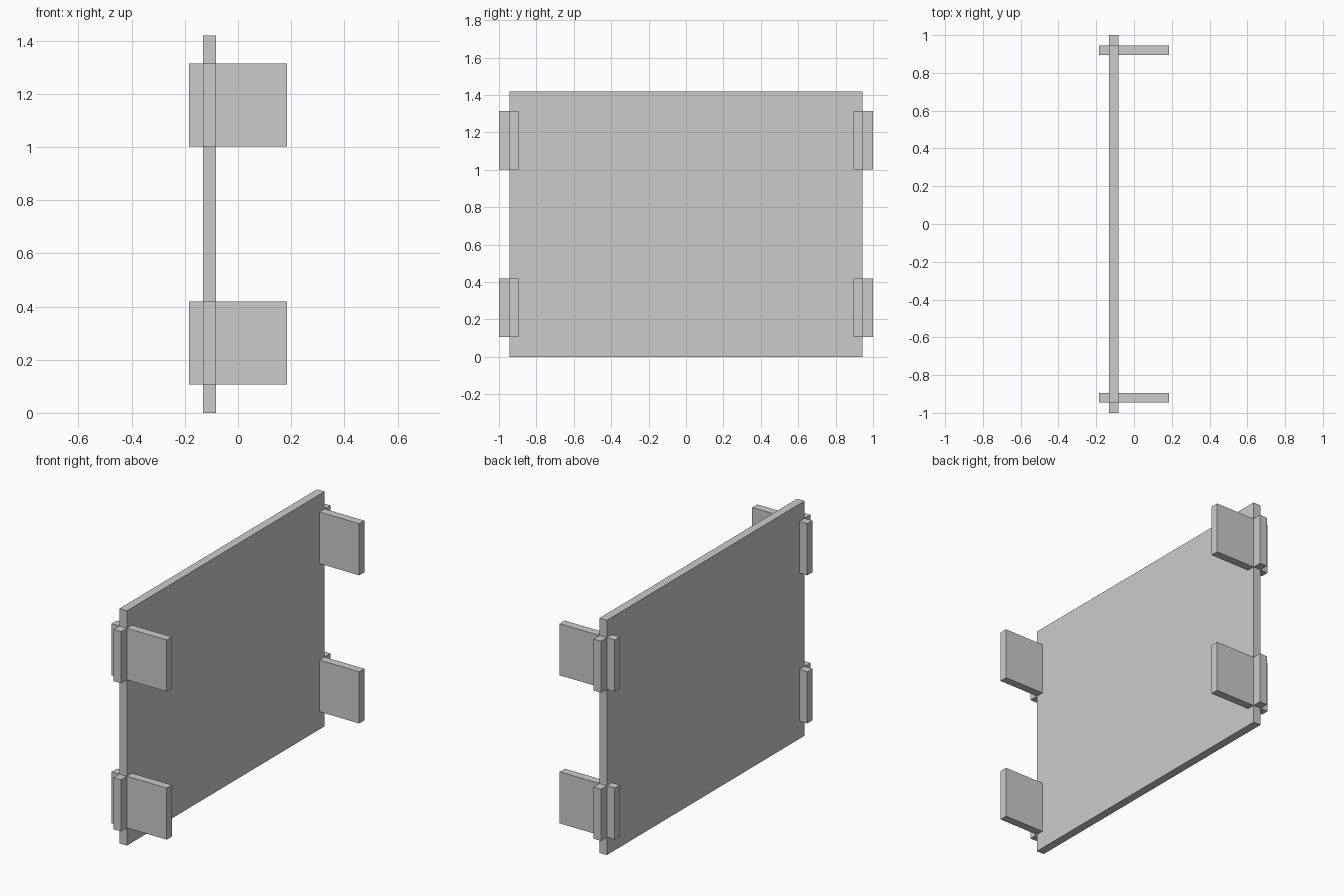
import bpy

if "Cube" in bpy.data.objects:
    bpy.data.objects.remove(bpy.data.objects["Cube"])


def box(name, x, y, z):
    """Add a box spanning the given (min, max) ranges."""
    lo, hi = zip(x, y, z)
    bpy.ops.mesh.primitive_cube_add(
        size=1, location=[(a + b) / 2 for a, b in zip(lo, hi)])
    obj = bpy.context.object
    obj.name = name
    obj.scale = [b - a for a, b in zip(lo, hi)]
    bpy.ops.object.transform_apply(location=True, rotation=True, scale=True)
    return obj


def mirror_y(obj):
    """Repeat the part on the opposite side."""
    mod = obj.modifiers.new("mirror", 'MIRROR')
    mod.use_axis = (False, True, False)
    mod.use_clip = False
    mod.use_mirror_merge = False


PANEL_X = (-0.132, -0.082)
EDGE = 0.944

# Upright panel
box("panel", PANEL_X, (-EDGE, EDGE), (0, 1.419))

# Cross-shaped brackets: a plate through the panel and an outer tab
for level, z in (("lower", (0.107, 0.419)), ("upper", (1.002, 1.314))):
    mirror_y(box(level + "_bracket_plates", (-0.184, 0.184), (0.895, EDGE), z))
    mirror_y(box(level + "_bracket_tabs", PANEL_X, (EDGE, 1.0), z))
